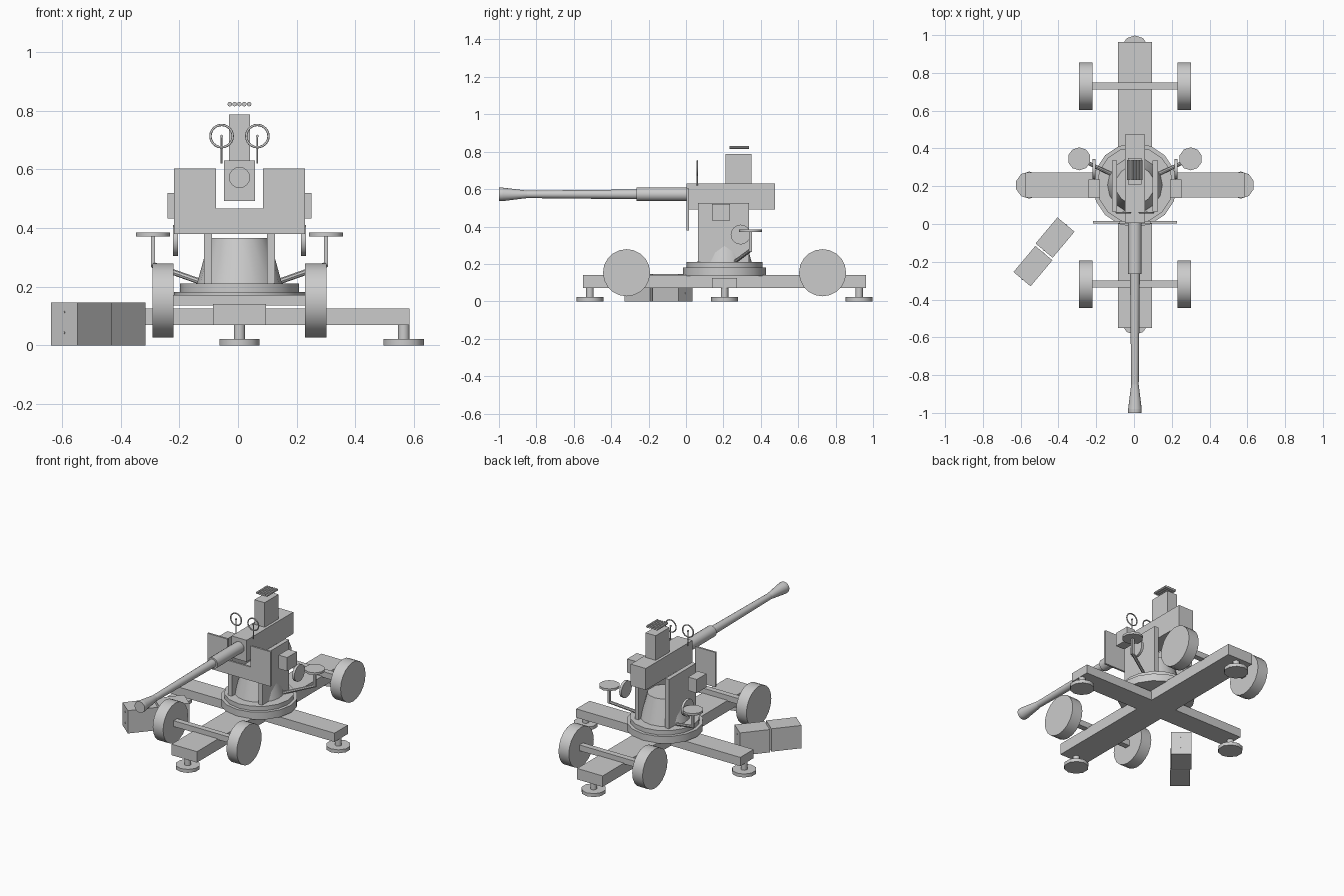
import bpy, bmesh, math
from mathutils import Vector, Matrix

if "Cube" in bpy.data.objects:
    bpy.data.objects.remove(bpy.data.objects["Cube"])

grey = bpy.data.materials.new("plain_grey")
grey.use_nodes = True
grey.diffuse_color = (0.6, 0.6, 0.6, 1)
grey.node_tree.nodes["Principled BSDF"].inputs["Base Color"].default_value = (0.6, 0.6, 0.6, 1)

CX, CY = 0.005, 0.206   # mount axis


def finish(name, bm, smooth=False):
    bmesh.ops.recalc_face_normals(bm, faces=bm.faces)
    mesh = bpy.data.meshes.new(name)
    bm.to_mesh(mesh)
    bm.free()
    mesh.materials.append(grey)
    ob = bpy.data.objects.new(name, mesh)
    bpy.context.collection.objects.link(ob)
    if smooth:
        bpy.ops.object.select_all(action='DESELECT')
        ob.select_set(True)
        bpy.context.view_layer.objects.active = ob
        bpy.ops.object.shade_smooth_by_angle(angle=math.radians(40))
    return ob


def box(name, x, y, z):
    """Box from (low, high) ranges, x measured from the mount axis."""
    bm = bmesh.new()
    bmesh.ops.create_cube(bm, size=1)
    size = Vector(r[1] - r[0] for r in (x, y, z))
    mid = Vector(sum(r) / 2 for r in (x, y, z)) + Vector((CX, 0, 0))
    bmesh.ops.transform(bm, verts=bm.verts, matrix=Matrix.Translation(mid) @ Matrix.Diagonal(size).to_4x4())
    return finish(name, bm)


def rod(name, a, b, r1, r2=None, sides=16):
    """Cylinder or cone from a to b, x measured from the mount axis."""
    a, b = Vector(a), Vector(b)
    bm = bmesh.new()
    bmesh.ops.create_cone(bm, cap_ends=True, segments=sides, radius1=r1,
                          radius2=r1 if r2 is None else r2, depth=(b - a).length)
    turn = (b - a).to_track_quat('Z', 'Y').to_matrix().to_4x4()
    mid = (a + b) / 2 + Vector((CX, 0, 0))
    bmesh.ops.transform(bm, verts=bm.verts, matrix=Matrix.Translation(mid) @ turn)
    return finish(name, bm, True)


# Cross-shaped base
box("long_beam", (-0.09, 0.09), (-0.55, 0.963), (0.07, 0.14))
box("cross_beam", (-0.58, 0.58), (CY - 0.067, CY + 0.067), (0.07, 0.126))
for name, x, y in (("front", 0, -0.72), ("rear", 0, 0.72), ("left", 0.56, 0), ("right", -0.56, 0)):
    rod(name + "_pad", (x, CY + y, 0), (x, CY + y, 0.022), 0.072, sides=10)
    rod(name + "_jack", (x, CY + y, 0.022), (x, CY + y, 0.08), 0.02, sides=10)

# Axles and wheels
for name, y in (("front", -0.318), ("rear", 0.73)):
    box(name + "_axle", (-0.23, 0.23), (y - 0.018, y + 0.018), (0.135, 0.172))
    for side, s in (("left", 1), ("right", -1)):
        rod(f"{name}_{side}_wheel", (s * 0.224, y, 0.153), (s * 0.297, y, 0.153), 0.126, sides=20)

# Turntable and pedestal
rod("turntable_base", (0, CY, 0.135), (0, CY, 0.182), 0.223)
rod("turntable_top", (0, CY, 0.182), (0, CY, 0.21), 0.203)
rod("pedestal", (0, CY, 0.21), (0, CY, 0.365), 0.145, 0.102)

# Shield with a notch for the barrel
outline = [(-0.223, 0.38), (0.223, 0.38), (0.223, 0.602), (0.08, 0.602),
           (0.08, 0.467), (-0.08, 0.467), (-0.08, 0.602), (-0.223, 0.602)]
bm = bmesh.new()
face = bm.faces.new([bm.verts.new((CX + x, 0.003, z)) for x, z in outline])
extruded = bmesh.ops.extrude_face_region(bm, geom=[face])["geom"]
bmesh.ops.translate(bm, vec=(0, 0.012, 0), verts=[v for v in extruded if isinstance(v, bmesh.types.BMVert)])
finish("shield", bm)

# Gun body, hopper and ammunition clip
box("receiver", (-0.053, 0.053), (0.004, 0.475), (0.492, 0.63))
box("hopper", (-0.036, 0.036), (0.21, 0.35), (0.63, 0.787))
for i in range(5):
    x = (i - 2) * 0.0165
    rod(f"round_{i + 1}", (x, 0.232, 0.822), (x, 0.338, 0.822), 0.008, sides=8)

# Barrel: sleeve, tube, flared muzzle, lip
profile = [(0.01, 0.036, 0.036), (-0.265, 0.026, 0.02), (-0.85, 0.02, 0.036), (-0.98, 0.036, 0.036)]
ends = [-0.265, -0.85, -0.98, -1.0]
for name, (y, r1, r2), end in zip(("sleeve", "barrel", "muzzle_flare", "muzzle_lip"), profile, ends):
    rod(name, (0, y, 0.572), (0, end, 0.572), r1, r2)

for side, s in (("left", 1), ("right", -1)):
    # Cradle wall, gear box and handwheel
    box(side + "_cradle_wall", sorted((s * 0.094, s * 0.121)), (0.065, 0.337), (0.21, 0.525))
    box(side + "_gear_box", sorted((s * 0.185, s * 0.246)), (0.138, 0.236), (0.433, 0.52))
    rod(side + "_handwheel", (s * 0.21, 0.292, 0.357), (s * 0.226, 0.292, 0.357), 0.053)
    # Seat on a bent arm
    rod(side + "_seat", (s * 0.295, 0.345, 0.371), (s * 0.295, 0.345, 0.385), 0.061, sides=10)
    box(side + "_seat_post", sorted((s * 0.288, s * 0.302)), (0.337, 0.352), (0.267, 0.373))
    rod(side + "_seat_arm", (s * 0.295, 0.345, 0.274), (s * 0.12, 0.262, 0.212), 0.01, sides=8)
    # Ring sight
    x = s * 0.061
    rod(side + "_sight_post", (x, 0.06, 0.62), (x, 0.06, 0.713), 0.003, sides=8)
    rod(side + "_sight_bead", (x, 0.055, 0.713), (x, 0.065, 0.713), 0.005, sides=8)
    bpy.ops.mesh.primitive_torus_add(location=(CX + x, 0.06, 0.713), rotation=(math.pi / 2, 0, 0),
                                     major_segments=24, minor_segments=8, major_radius=0.038, minor_radius=0.004)
    ring = bpy.context.object
    ring.name = side + "_sight_ring"
    ring.data.materials.append(grey)
    bpy.ops.object.shade_smooth_by_angle(angle=math.radians(60))

# Two ammunition boxes beside the gun, with small end catches
heading = math.radians(50)
along = Vector((math.cos(heading), math.sin(heading), 0))
for name, centre in (("near", (-0.418, -0.072, 0.073)), ("far", (-0.535, -0.223, 0.073))):
    ob = box(name + "_ammo_box", (-0.09 - CX, 0.09 - CX), (-0.059, 0.059), (-0.073, 0.073))
    ob.location = centre
    ob.rotation_euler.z = heading
    for s in (-1, 1):
        for z in (-0.03, 0.04):
            p = Vector(centre) + along * s * 0.088 + Vector((-CX, 0, z))
            rod(name + "_catch", p, p + along * s * 0.004, 0.004, sides=8)
